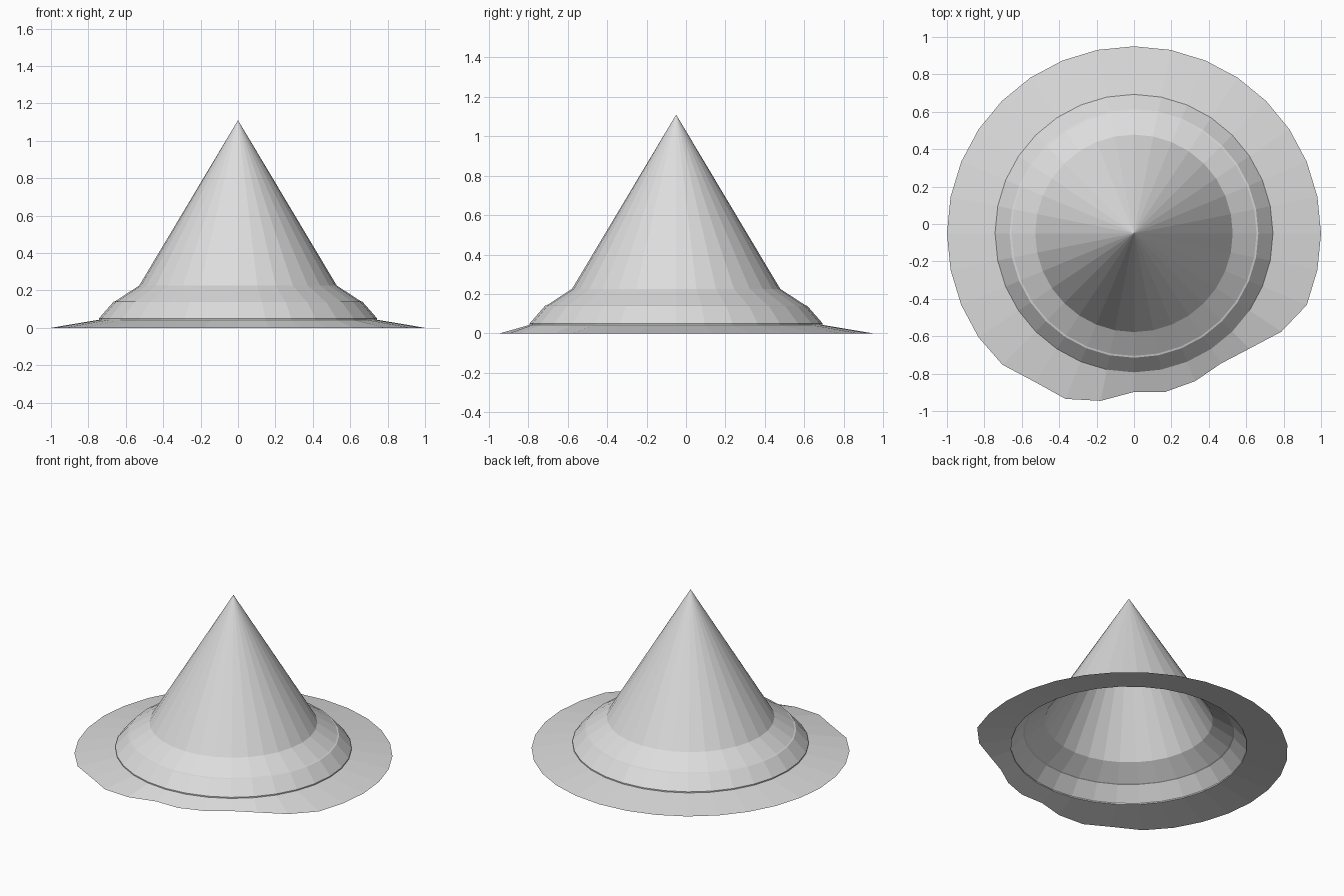
import bpy
import bmesh
from math import cos, sin, tau

SIDES = 32
CENTRE_Y = -0.05

cube = bpy.data.objects.get("Cube")
if cube:
    bpy.data.objects.remove(cube, do_unlink=True)

grey = bpy.data.materials.new("light grey")
grey.use_nodes = True
grey.diffuse_color = (0.72, 0.72, 0.72, 1)
grey.node_tree.nodes["Principled BSDF"].inputs["Base Color"].default_value = grey.diffuse_color


def lathe(name, profile, worn=None):
    """Open shell turned round z; worn scales the first ring at chosen steps."""
    bm = bmesh.new()
    rings = []
    for row, (radius, z) in enumerate(profile):
        if radius == 0:
            rings.append([bm.verts.new((0, 0, z))] * SIDES)
            continue
        ring = []
        for k in range(SIDES):
            r = radius * (worn or {}).get(k, 1) if row == 0 else radius
            a = tau * k / SIDES
            ring.append(bm.verts.new((r * cos(a), r * sin(a), z)))
        rings.append(ring)
    for low, high in zip(rings, rings[1:]):
        for k in range(SIDES):
            n = (k + 1) % SIDES
            corners = [low[k], low[n], high[n], high[k]]
            bm.faces.new(list(dict.fromkeys(corners)))
    mesh = bpy.data.meshes.new(name)
    bm.to_mesh(mesh)
    bm.free()
    mesh.materials.append(grey)
    obj = bpy.data.objects.new(name, mesh)
    obj.location.y = CENTRE_Y
    bpy.context.collection.objects.link(obj)
    return obj


# Brim with a ragged front edge
ragged = dict(zip(range(20, 30),
                  (0.994, 0.955, 0.958, 0.913, 0.848, 0.864, 0.855, 0.837, 0.872, 0.947)))
lathe("brim", [(1, 0), (0.743, 0.043)], ragged)

# Sloped band with a small lip at each edge
lathe("hat_band", [(0.743, 0.043), (0.743, 0.051), (0.665, 0.14), (0.655, 0.143)])

# Flared shoulder and pointed crown
lathe("shoulder", [(0.655, 0.143), (0.528, 0.226)])
lathe("crown", [(0.528, 0.226), (0, 1.11)])
